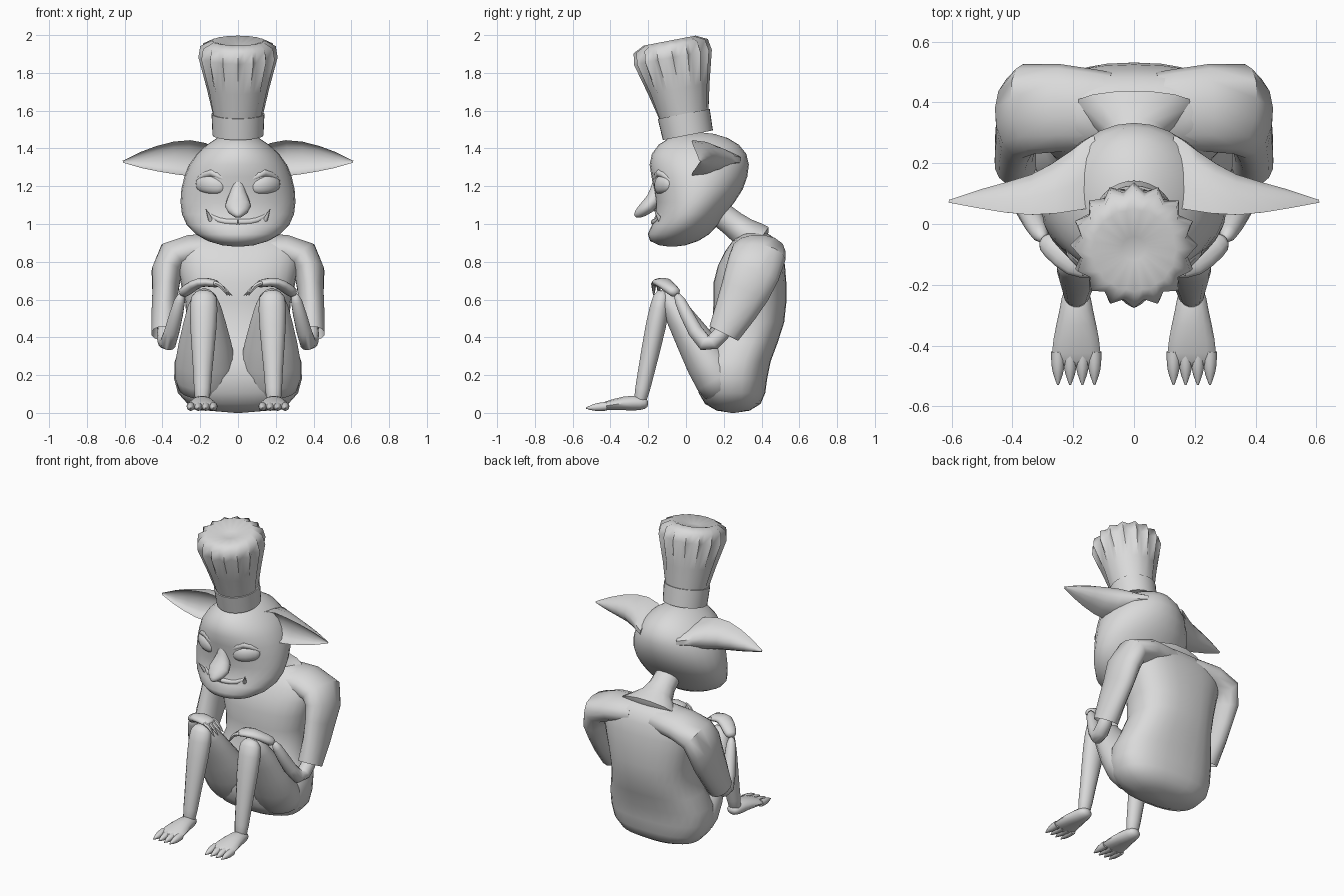
import bpy, bmesh, math
from mathutils import Vector, Matrix

old = bpy.data.objects.get("Cube")
if old:
    bpy.data.objects.remove(old, do_unlink=True)

shade = 0.7
grey = bpy.data.materials.new("plain grey")
grey.use_nodes = True
grey.diffuse_color = (shade, shade, shade, 1)
grey.node_tree.nodes["Principled BSDF"].inputs["Base Color"].default_value = grey.diffuse_color

SIDEWAYS, FORWARD, UP = Vector((1, 0, 0)), Vector((0, -1, 0)), Vector((0, 0, 1))


def finish(bm, name, mirror=False, sharp=50):
    mesh = bpy.data.meshes.new(name)
    bm.to_mesh(mesh)
    bm.free()
    obj = bpy.data.objects.new(name, mesh)
    bpy.context.collection.objects.link(obj)
    mesh.materials.append(grey)
    mesh.shade_smooth()
    mesh.set_sharp_from_angle(angle=math.radians(sharp))
    if mirror:
        obj.modifiers.new("mirror", "MIRROR")


def skin(bm, rings, hollow=0):
    """Bridge rings of points and cap the ends; hollow sinks the last cap."""
    loops = [[bm.verts.new(point) for point in ring] for ring in rings]
    faces = []
    for low, high in zip(loops, loops[1:]):
        for i in range(len(low)):
            faces.append(bm.faces.new((low[i - 1], low[i], high[i], high[i - 1])))
    faces.append(bm.faces.new(loops[0][::-1]))
    end = bm.faces.new(loops[-1])
    bmesh.ops.recalc_face_normals(bm, faces=faces + [end])
    if hollow:
        bmesh.ops.inset_individual(bm, faces=[end], thickness=hollow / 8, depth=-hollow)


def sample(values, t):
    """Smooth curve through evenly spaced numbers or vectors."""
    last = len(values) - 1
    i = min(int(t * last), last - 1)
    f = t * last - i
    a, b = values[max(i - 1, 0)], values[i]
    c, d = values[i + 1], values[min(i + 2, last)]
    bend = a * 2 - b * 5 + c * 4 - d
    return b + (c - a + (bend + (b * 3 - c * 3 + d - a) * f) * f) * (f / 2)


def steps(count):
    """Positions along a part, closer together at its ends."""
    return [(1 - math.cos(math.pi * k / count)) / 2 for k in range(count + 1)]


def rounding(t, blunt):
    """Scale that closes both ends; a higher bluntness closes them later."""
    if not blunt:
        return 1
    return max(0.05, math.sqrt(max(0, 1 - abs(2 * t - 1) ** blunt)))


def circle(count):
    turns = [2 * math.pi * k / count for k in range(count)]
    return [(math.cos(a), math.sin(a)) for a in turns]


def stack(name, low, high, front, back, wide, blunt, boxy=1.0):
    """Upright body whose outlines are listed from bottom to top."""
    rings = []
    for t in steps(14):
        scale = rounding(t, blunt)
        near, far = sample(front, t), sample(back, t)
        half, depth = sample(wide, t) * scale, (far - near) / 2 * scale
        rings.append([(half * math.copysign(abs(c) ** boxy, c),
                       (near + far) / 2 + depth * math.copysign(abs(s) ** boxy, s),
                       low + (high - low) * t) for c, s in circle(28)])
    bm = bmesh.new()
    skin(bm, rings)
    finish(bm, name)


def tube(bm, path, wide, deep=None, side=SIDEWAYS, blunt=8, dent=1.0, hollow=0, sides=14):
    """Sweep an oval along a smooth path; dent scales its front half."""
    path = [Vector(p) for p in path]
    spots = steps(10)
    points = [sample(path, t) for t in spots]
    rings = []
    for i, t in enumerate(spots):
        along = (points[min(i + 1, len(points) - 1)] - points[max(i - 1, 0)]).normalized()
        across = (side - along * side.dot(along)).normalized()
        out = along.cross(across)
        scale = rounding(t, blunt)
        w, d = sample(wide, t) * scale, sample(deep or wide, t) * scale
        rings.append([points[i] + across * (w * c) + out * (d * s * (dent if s > 0 else 1))
                      for c, s in circle(sides)])
    skin(bm, rings, hollow)


def part(name, path, wide, deep=None, mirror=True, **options):
    bm = bmesh.new()
    tube(bm, path, wide, deep, **options)
    finish(bm, name, mirror)


# Joints of the model's left side
HIP, KNEE, ANKLE = (.17, .22, .1), (.18, -.12, .65), (.19, -.25, .03)
COLLAR, SHOULDER, CUFF = (.08, .37, .87), (.34, .38, .83), (.39, .2, .42)
ELBOW, WRIST = (.37, .1, .37), (.3, -.05, .63)

# Torso, neck and head
stack("torso", 0, .96, front=(.08, .05, .14, .15, .24), back=(.42, .44, .52, .53, .5),
      wide=(.31, .34, .27, .31, .36), blunt=12, boxy=.8)
part("neck", [(0, .4, .89), (0, .25, 1), (0, .1, 1.12)], (.28, .11, .08, .08),
     (.12, .08, .07, .08), mirror=False)
stack("head", .88, 1.485, front=(-.3, -.17, -.17, -.2, -.2), back=(.15, .2, .3, .34, .33),
      wide=(.27, .3, .3, .255, .18), blunt=4)

# Ears, scooped at the front and flaring into the head behind
part("ears", [(.1, .06, 1.34), (.34, .03, 1.35), (.61, .07, 1.33)],
     (.06, .095, .065, .005), (.24, .17, .1, .01), side=UP, blunt=0, dent=-.4)

# Face
part("nose", [(0, -.13, 1.27), (0, -.17, 1.13), (0, -.27, 1.04)],
     (.03, .04, .07, .02), (.03, .04, .04, .02), mirror=False)
part("eyes", [(.07, -.15, 1.19), (.15, -.13, 1.21), (.22, -.08, 1.21)],
     (.05, .05), (.03, .03), side=UP, blunt=2)
part("brows", [(.05, -.16, 1.22), (.14, -.14, 1.27), (.23, -.07, 1.22)], (.01, .02, .01))
part("upper_lip", [(0, -.17, 1.01), (.1, -.15, 1.02), (.19, -.1, 1.08)],
     (.016, .015, .005), side=UP, blunt=0)
part("lower_lip", [(0, -.17, .97), (.1, -.15, .98), (.17, -.1, 1.01)],
     (.02, .02, .01), side=UP, blunt=0)
part("tusks", [(.14, -.13, 1.01), (.17, -.17, 1.08)], (.015, .002), blunt=0, sides=8)

# Sleeves running out of the collar to open cuffs, and arms
part("sleeves", [COLLAR, SHOULDER, (.385, .31, .64), CUFF], (.13, .15, .13, .085),
     (.08, .09, .07, .07), side=FORWARD, blunt=0, hollow=.06)
part("arms", [(.39, .23, .47), ELBOW, WRIST], (.04, .045, .04, .03))

# Hands draped over the knees
bm = bmesh.new()
tube(bm, [WRIST, (.2, -.12, .69), (.1, -.13, .68)], (.03, .025, .02), (.035, .05, .05), side=UP)
for finger in range(4):
    y = -.09 - .027 * finger
    tip = .03 + abs(finger - 1) / 80
    tube(bm, [(.13, y, .69), (.09, y, .67), (tip, y, .62)], (.014, .012, .003),
         side=FORWARD, sides=6)
finish(bm, "hands", mirror=True)

# Legs
part("thighs", [HIP, KNEE], (.16, .16, .11, .06), (.13, .12, .08, .05), sides=18)
part("shins", [KNEE, ANKLE], (.075, .07, .05, .04), (.05, .055, .045, .035))

# Feet with pointed toes
bm = bmesh.new()
tube(bm, [(.19, -.2, .05), (.19, -.33, .05), (.19, -.47, .03)],
     (.04, .055, .075, .085), (.03, .04, .03, .015))
for toe in range(4):
    x = .13 + .04 * toe
    tube(bm, [(x, -.42, .035), (x, -.53, .025)], (.023, .02, .003), sides=8, blunt=0)
finish(bm, "feet", mirror=True)

# Tall pleated hat leaning forward
lean = Matrix.Translation((0, .01, 1.47)) @ Matrix.Rotation(.19, 4, "X")


def hat(name, heights, radii, pleats, sharp):
    rings = []
    for h, r, pleat in zip(heights, radii, pleats):
        rings.append([])
        for i, (c, s) in enumerate(circle(32)):
            reach = r * (1 - pleat * (i % 2))
            rings[-1].append(lean @ Vector((reach * c, reach * s, h)))
    bm = bmesh.new()
    skin(bm, rings)
    finish(bm, name, sharp=sharp)


hat("hat_band", (0, .115), (.135, .14), (0, 0), 40)
hat("hat_crown", (.1, .25, .42, .48, .51, .48), (.13, .165, .21, .2, .14, .04),
    (0, .08, .15, .13, .05, 0), 70)
